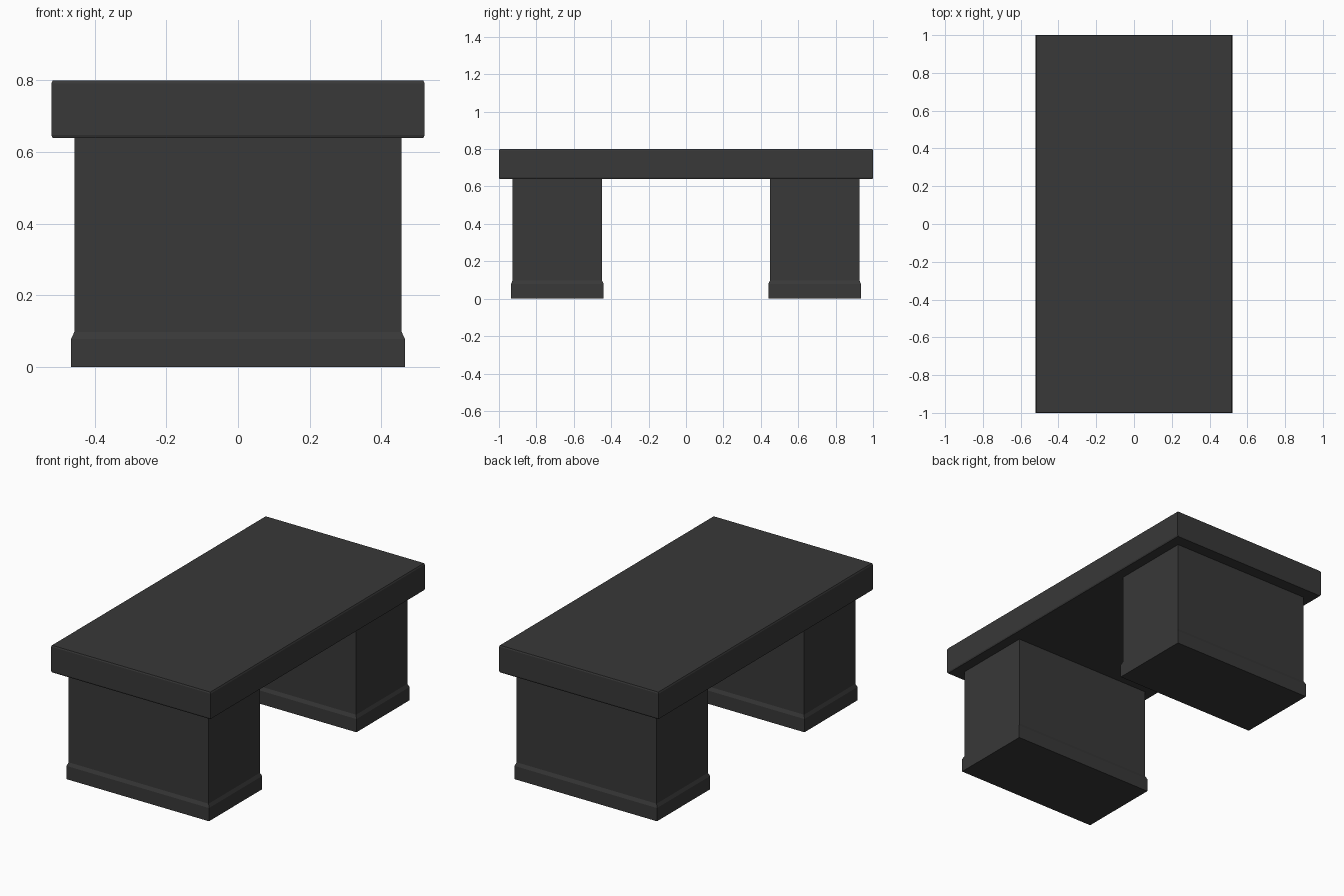
import bpy, bmesh

if "Cube" in bpy.data.objects:
    bpy.data.objects.remove(bpy.data.objects["Cube"])

charcoal = bpy.data.materials.new("charcoal")
charcoal.diffuse_color = (0.04, 0.04, 0.04, 1)
charcoal.use_nodes = True
charcoal.node_tree.nodes["Principled BSDF"].inputs["Base Color"].default_value = charcoal.diffuse_color


def stacked_block(name, centre_y, rings):
    """Closed block lofted through rectangles given as (half_x, half_y, z)."""
    bm = bmesh.new()
    loops = []
    for hx, hy, z in rings:
        loops.append([bm.verts.new((sx * hx, centre_y + sy * hy, z))
                      for sx, sy in ((-1, -1), (1, -1), (1, 1), (-1, 1))])
    for low, high in zip(loops, loops[1:]):
        for i in range(4):
            j = (i + 1) % 4
            bm.faces.new((low[i], low[j], high[j], high[i]))
    bm.faces.new(loops[0][::-1])
    bm.faces.new(loops[-1])
    mesh = bpy.data.meshes.new(name)
    bm.to_mesh(mesh)
    bm.free()
    mesh.materials.append(charcoal)
    obj = bpy.data.objects.new(name, mesh)
    bpy.context.collection.objects.link(obj)
    return obj


# Thick desk top with slightly eased upper and lower edges
stacked_block("desk_top", 0, [
    (0.517, 0.997, 0.64), (0.521, 1.0, 0.648),
    (0.521, 1.0, 0.792), (0.517, 0.997, 0.80)])

# Two pedestals, each with a plinth that slopes in to the body
for label, side in (("front", -1), ("back", 1)):
    stacked_block(label + "_pedestal", side * 0.688, [
        (0.466, 0.248, 0), (0.466, 0.248, 0.078),
        (0.457, 0.239, 0.098), (0.457, 0.239, 0.64)])
